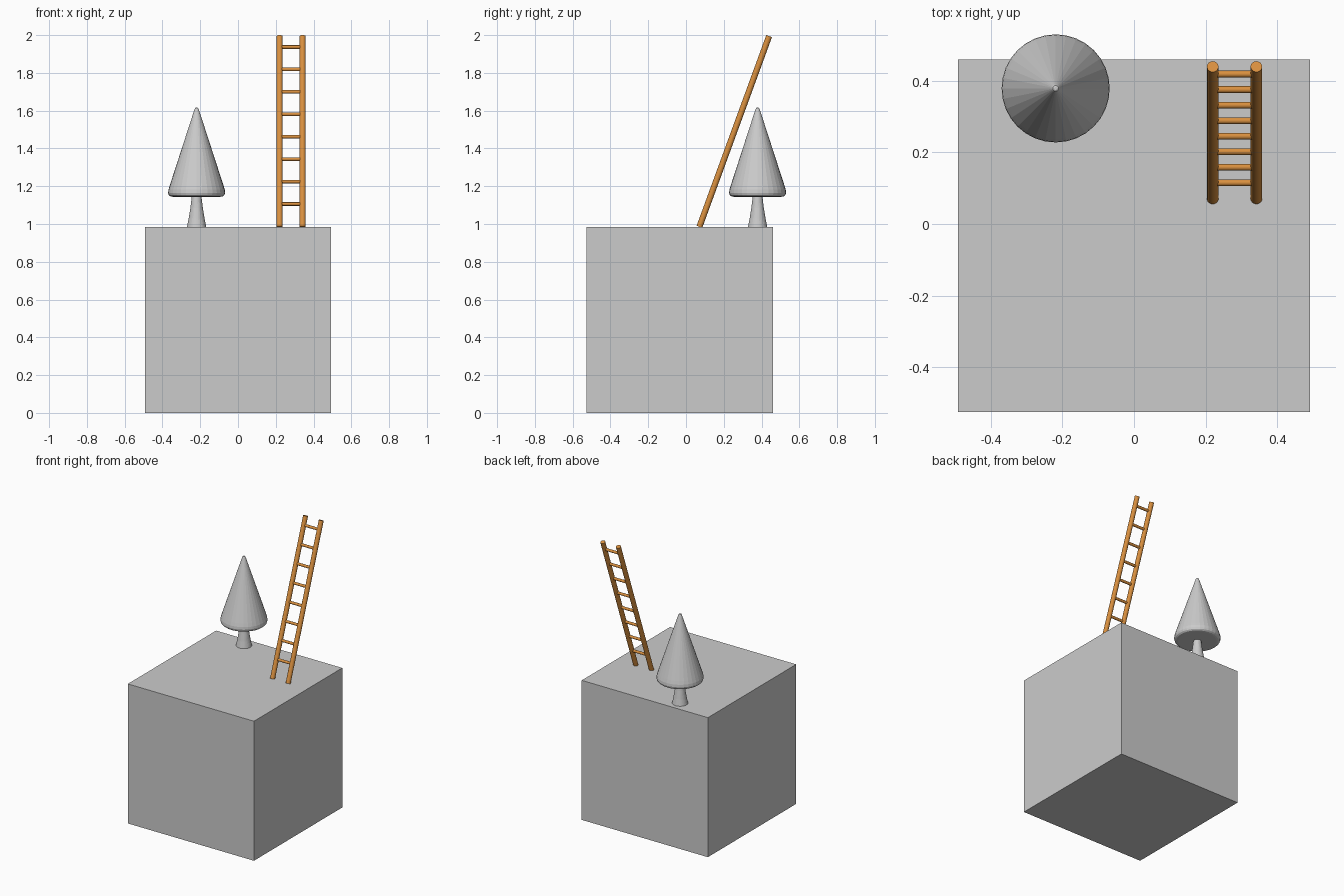
import bpy, bmesh, math
from mathutils import Vector

if "Cube" in bpy.data.objects:
    bpy.data.objects.remove(bpy.data.objects["Cube"])


def add_object(name, bm, material=None):
    bmesh.ops.recalc_face_normals(bm, faces=bm.faces[:])
    mesh = bpy.data.meshes.new(name)
    bm.to_mesh(mesh)
    bm.free()
    obj = bpy.data.objects.new(name, mesh)
    bpy.context.collection.objects.link(obj)
    if material:
        mesh.materials.append(material)
    return obj


def lathe(name, profile, location, sides=32):
    """Closed solid of revolution from (radius, z) points."""
    bm = bmesh.new()
    rings = [[bm.verts.new((r * math.cos(2 * math.pi * i / sides),
                            r * math.sin(2 * math.pi * i / sides), z))
              for i in range(sides)] for r, z in profile]
    for a, b in zip(rings, rings[1:]):
        for i in range(sides):
            j = (i + 1) % sides
            bm.faces.new((a[i], a[j], b[j], b[i]))
    bm.faces.new(rings[0][::-1])
    bm.faces.new(rings[-1])
    obj = add_object(name, bm)
    obj.location = location
    return obj


def rod(name, start, end, radius, material, sides=24):
    start, end = Vector(start), Vector(end)
    axis = end - start
    bm = bmesh.new()
    bmesh.ops.create_cone(bm, cap_ends=True, segments=sides, radius1=radius,
                          radius2=radius, depth=axis.length)
    obj = add_object(name, bm, material)
    for face in obj.data.polygons:
        face.use_smooth = len(face.vertices) == 4
    obj.location = (start + end) / 2
    obj.rotation_euler = axis.to_track_quat('Z', 'Y').to_euler()
    return obj


wood = bpy.data.materials.new("ladder_wood")
wood.diffuse_color = (0.7, 0.28, 0.05, 1)
wood.use_nodes = True
wood.node_tree.nodes["Principled BSDF"].inputs["Base Color"].default_value = wood.diffuse_color

# Block
SIZE = 0.985
bm = bmesh.new()
bmesh.ops.create_cube(bm, size=SIZE)
block = add_object("block", bm)
block.location = (0, -0.033, SIZE / 2)

# Tree: flared trunk and cone foliage with rounded lower rim
tree_at = (-0.219, 0.379, 0)
lathe("tree_trunk", [(0.051, 0.985), (0.042, 1.03), (0.033, 1.085),
                     (0.025, 1.15), (0.024, 1.17)], tree_at)
lathe("tree_foliage", [(0.125, 1.144), (0.138, 1.146), (0.147, 1.153),
                       (0.151, 1.165), (0.149, 1.182), (0.142, 1.205),
                       (0.012, 1.605), (0.008, 1.614), (0.004, 1.616)], tree_at)

# Leaning ladder
LEFT, RIGHT = 0.220, 0.342
foot, top = Vector((0, 0.071, 0.985)), Vector((0, 0.440, 1.9945))
for side, x in (("left", LEFT), ("right", RIGHT)):
    offset = Vector((x, 0, 0))
    rod("ladder_rail_" + side, foot + offset, top + offset, 0.016, wood)
for i in range(8):
    z = 1.106 + i * 0.1187
    point = foot.lerp(top, (z - foot.z) / (top.z - foot.z))
    rod(f"ladder_rung_{i + 1}", (LEFT, point.y, z), (RIGHT, point.y, z), 0.0095, wood, 16)
